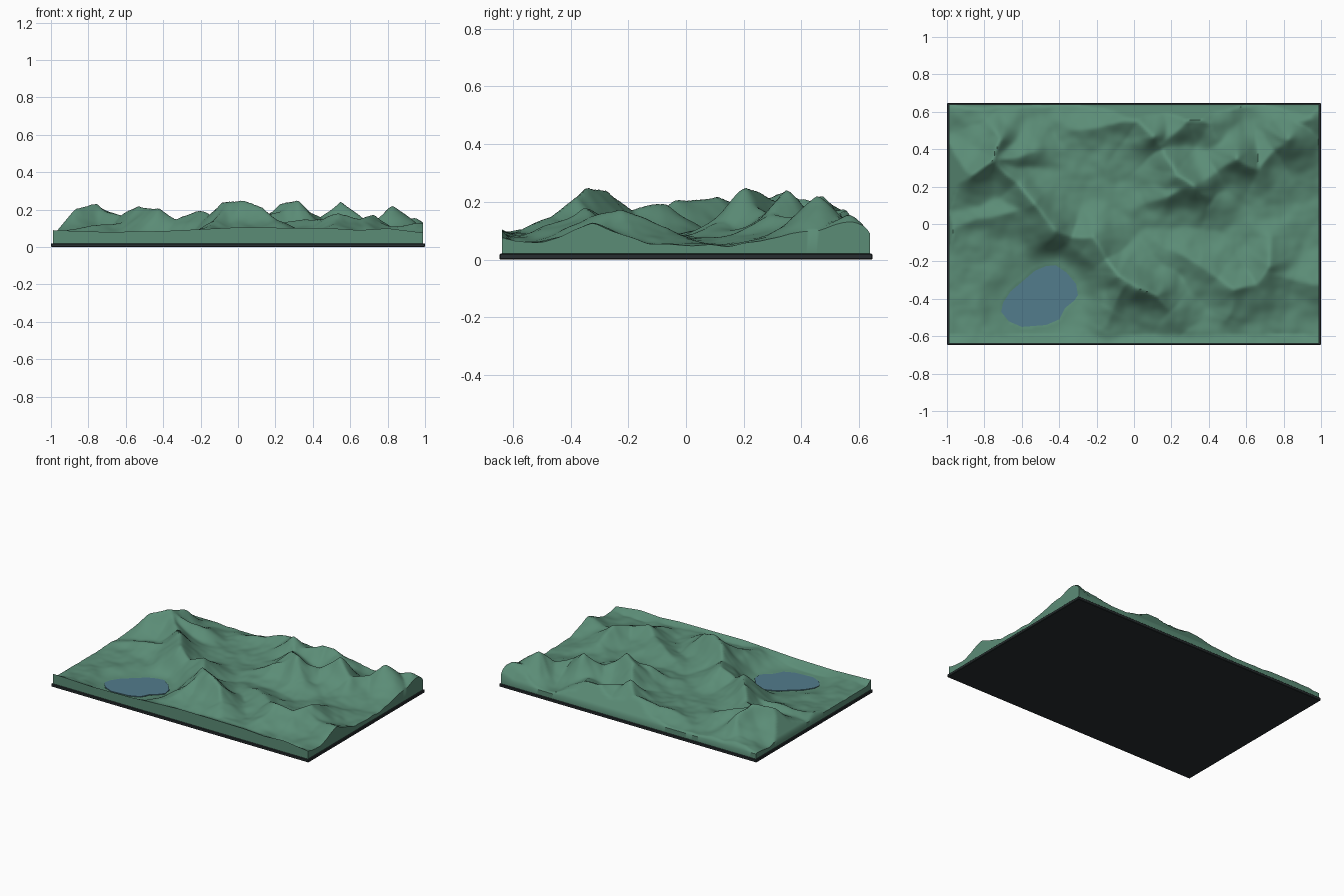
import bpy, bmesh, math
from mathutils import Vector, noise

if "Cube" in bpy.data.objects:
    bpy.data.objects.remove(bpy.data.objects["Cube"])

HX, HY, BASE_TOP = 0.99, 0.638, 0.02
NX, NY = 170, 110
LAKE_Z = 0.038


def material(name, rgb):
    m = bpy.data.materials.new(name)
    m.diffuse_color = (*rgb, 1)
    m.use_nodes = True
    m.node_tree.nodes["Principled BSDF"].inputs["Base Color"].default_value = m.diffuse_color
    return m


green = material("terrain green", (0.105, 0.265, 0.183))
blue = material("lake blue", (0.085, 0.2, 0.262))
dark = material("base charcoal", (0.02, 0.027, 0.029))

# Mountain crests as short polylines (x, y, height)
west_peak = [(-.97, .2, .09), (-.87, .26, .2), (-.76, .33, .235), (-.72, .45, .19), (-.8, .56, .1)]
west_spur = [(-.72, .34, .2), (-.55, .39, .14), (-.47, .5, .08)]
west_shoulder = [(-.96, -.02, .08), (-.82, .04, .105), (-.6, .07, .13)]
main_crest = [(-.73, .31, .2), (-.62, .23, .165), (-.53, .1, .22), (-.42, -.03, .2),
              (-.33, -.07, .15), (-.22, -.08, .2), (-.14, -.19, .17), (-.08, -.27, .24),
              (.02, -.345, .247), (.11, -.38, .22), (.2, -.46, .15), (.28, -.57, .1)]
south_face = [(-.05, -.32, .22), (-.12, -.45, .14), (-.17, -.56, .1)]
north_crest = [(-.32, .5, .1), (-.12, .53, .14), (.02, .55, .17), (.09, .47, .22),
               (.16, .4, .15), (.22, .26, .235), (.32, .21, .245), (.42, .13, .13)]
north_spur = [(.16, .44, .15), (.29, .57, .185), (.4, .53, .16), (.46, .42, .12)]
middle_spur = [(.3, .21, .2), (.18, .15, .17), (.06, .1, .11)]
east_crest = [(.34, .23, .2), (.44, .28, .16), (.55, .34, .24), (.66, .3, .16),
              (.75, .4, .14), (.83, .46, .222), (.86, .54, .14), (.94, .56, .155)]
south_crest = [(.15, -.12, .11), (.35, -.21, .15), (.45, -.29, .15), (.54, -.35, .18),
               (.65, -.33, .15), (.72, -.23, .17), (.73, -.08, .11)]
south_spur = [(.54, -.36, .16), (.5, -.5, .11)]
edge_spur = [(.72, -.27, .14), (.86, -.3, .11), (1.0, -.32, .125)]
crests = [west_peak, west_spur, west_shoulder, main_crest, south_face, north_crest, north_spur,
          middle_spur, east_crest, south_crest, south_spur, edge_spur]

# Valley floor controls and front rim height
floor_points = [(-.9, -.6, .07), (-.5, -.4, .04), (-.9, -.2, .055), (-.95, .55, .05),
                (-.3, .3, .08), (-.3, .6, .05), (.1, 0, .075), (.4, 0, .065), (.6, .1, .065),
                (.95, .05, .042), (.95, .4, .065), (.6, .6, .05), (.3, -.4, .07),
                (.8, -.5, .055), (0, -.6, .075)]
rim = [(-1, .09), (-.7, .08), (-.4, .085), (0, .105), (.5, .1), (.65, .09), (.8, .1), (1, .075)]

lake = [(-.71, -.47), (-.7, -.42), (-.66, -.36), (-.6, -.31), (-.53, -.25), (-.47, -.225),
        (-.42, -.22), (-.36, -.26), (-.31, -.32), (-.3, -.38), (-.32, -.41), (-.37, -.45),
        (-.4, -.51), (-.47, -.54), (-.6, -.55), (-.67, -.52)]


def nearest(px, py, a, b):
    """Distance to a segment and position along it."""
    dx, dy = b[0] - a[0], b[1] - a[1]
    t = ((px - a[0]) * dx + (py - a[1]) * dy) / (dx * dx + dy * dy)
    t = min(1, max(0, t))
    return math.hypot(px - a[0] - t * dx, py - a[1] - t * dy), t


def lake_distance(x, y):
    d, inside = 9, False
    for a, b in zip(lake, lake[1:] + lake[:1]):
        d = min(d, nearest(x, y, a, b)[0])
        if (a[1] > y) != (b[1] > y) and x < a[0] + (y - a[1]) * (b[0] - a[0]) / (b[1] - a[1]):
            inside = not inside
    return -d if inside else d


def rim_height(x):
    for (xa, za), (xb, zb) in zip(rim, rim[1:]):
        if x <= xb:
            return za + (zb - za) * (x - xa) / (xb - xa)
    return rim[-1][1]


def height(x, y):
    # Valley floor
    total = weight = 0
    for fx, fy, fz in floor_points:
        w = 1 / (((x - fx) ** 2 + (y - fy) ** 2) ** 1.3 + .004)
        total, weight = total + w * fz, weight + w
    floor = total / weight
    # Crests, bent slightly so the lines wander
    wx = x + .018 * noise.noise(Vector((x * 7, y * 7, 3)))
    wy = y + .018 * noise.noise(Vector((x * 7, y * 7, 8)))
    width = .112 + .035 * noise.noise(Vector((x * 5, y * 5, 5)))
    lift = 0
    for crest in crests:
        best = 0
        for a, b in zip(crest, crest[1:]):
            d, t = nearest(wx, wy, a, b)
            if d < .5:
                top = a[2] + (b[2] - a[2]) * t - floor
                best = max(best, top * math.exp(-(d / width) ** 1.35))
        lift += best ** 9
    h = floor + lift ** (1 / 9)
    h += .011 * noise.noise(Vector((x * 9, y * 9, 1))) + .004 * noise.noise(Vector((x * 18, y * 18, 2)))
    # Lake basin with a gentle shore
    d = lake_distance(x, y)
    if d < 0:
        h = LAKE_Z - .007
    else:
        s = min(1, d / .14)
        s = s * s * (3 - 2 * s)
        h = LAKE_Z - .003 + max(0, h - LAKE_Z + .003) * s
    # Outer edges fall away, the front edge is a level rim
    back = .055 + .035 * max(0, (x - .9) / .09)
    h = min(h, back + 1.4 * (HY - y), .06 + 1.2 * (x + HX))
    f = min(1, (y + HY) / .045)
    return max(.03, rim_height(x) * (1 - f) + h * f)


def add_object(name, bm, mat):
    bmesh.ops.recalc_face_normals(bm, faces=bm.faces)
    mesh = bpy.data.meshes.new(name)
    bm.to_mesh(mesh)
    bm.free()
    mesh.materials.append(mat)
    ob = bpy.data.objects.new(name, mesh)
    bpy.context.collection.objects.link(ob)
    return ob


# Terrain block: displaced grid with border walls down to the base
bm = bmesh.new()
bmesh.ops.create_grid(bm, x_segments=NX, y_segments=NY, size=1)
for v in bm.verts:
    x, y = v.co.x * HX, v.co.y * HY
    v.co = (x, y, height(x, y))
border = [e for e in bm.edges if e.is_boundary]
walls = bmesh.ops.extrude_edge_only(bm, edges=border)["geom"]
for v in walls:
    if isinstance(v, bmesh.types.BMVert):
        v.co.z = BASE_TOP
bmesh.ops.holes_fill(bm, edges=[e for e in bm.edges if e.is_boundary], sides=0)
terrain = add_object("terrain", bm, green)
bpy.context.view_layer.objects.active = terrain
terrain.select_set(True)
bpy.ops.object.shade_smooth_by_angle(angle=math.radians(50))

# Lake surface plate
bm = bmesh.new()
face = bm.faces.new([bm.verts.new((x, y, LAKE_Z - .005)) for x, y in lake])
top = bmesh.ops.extrude_face_region(bm, geom=[face])["geom"]
for v in top:
    if isinstance(v, bmesh.types.BMVert):
        v.co.z = LAKE_Z
add_object("lake", bm, blue)

# Base board
bm = bmesh.new()
bmesh.ops.create_cube(bm, size=1)
for v in bm.verts:
    v.co = (v.co.x * 2, v.co.y * 1.292, (v.co.z + .5) * BASE_TOP)
bmesh.ops.bevel(bm, geom=bm.edges[:], offset=.003, segments=1, affect='EDGES')
add_object("base_board", bm, dark)
